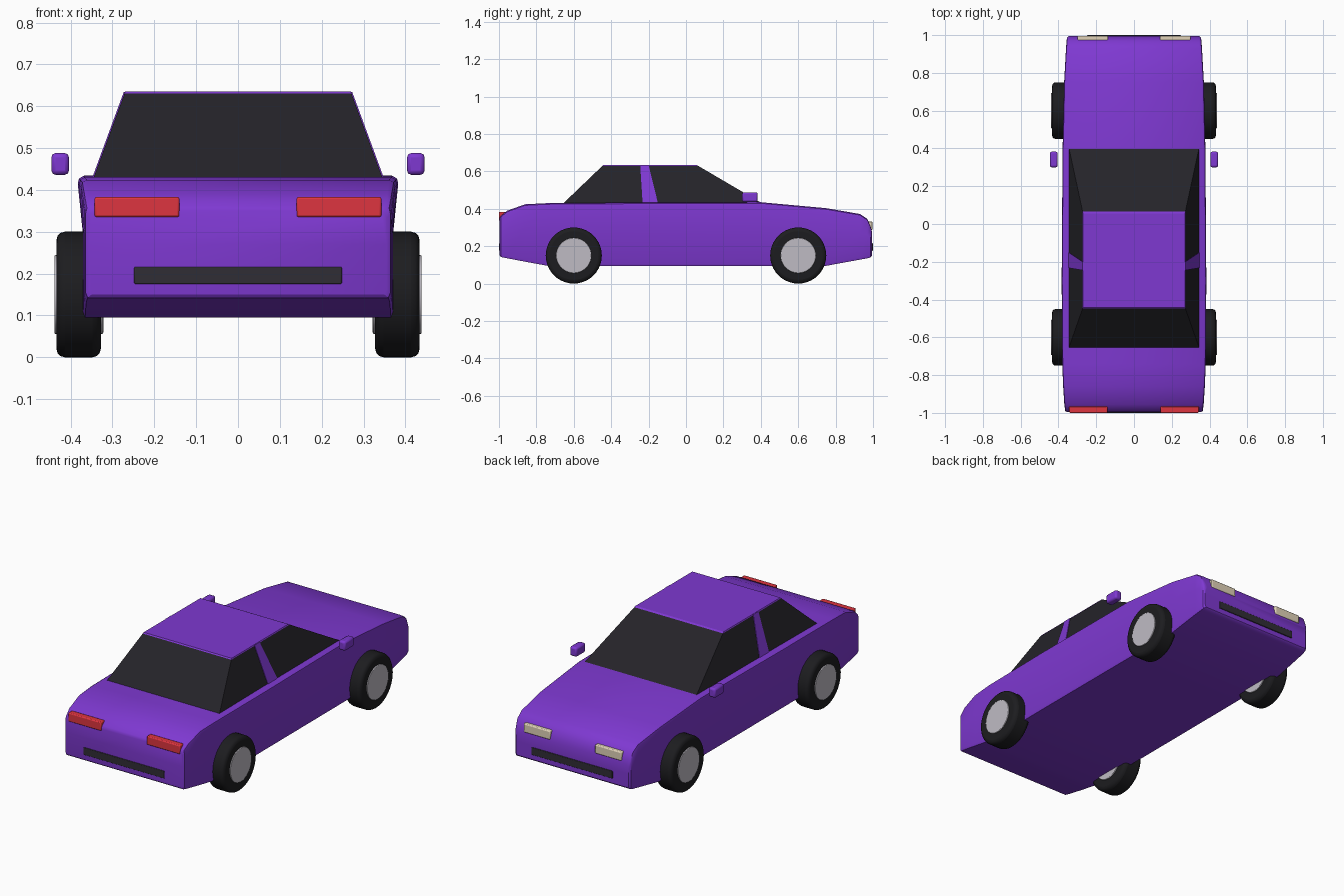
import bpy, bmesh, math
from mathutils import Vector

if "Cube" in bpy.data.objects:
    bpy.data.objects.remove(bpy.data.objects["Cube"])


def material(name, rgb):
    m = bpy.data.materials.new(name)
    m.diffuse_color = (*rgb, 1)
    m.use_nodes = True
    m.node_tree.nodes["Principled BSDF"].inputs["Base Color"].default_value = m.diffuse_color
    return m


PURPLE = material("purple_paint", (0.21, 0.04, 0.64))
GLASS = material("dark_glass", (0.018, 0.017, 0.022))
RUBBER = material("rubber", (0.012, 0.012, 0.014))
TRIM = material("dark_trim", (0.03, 0.027, 0.036))
RED = material("red_lamp", (0.73, 0.035, 0.05))
CREAM = material("cream_lamp", (0.75, 0.65, 0.48))
SILVER = material("wheel_silver", (0.52, 0.5, 0.55))


def finish(name, bm, mat, bevel=0, segments=2, angle=35):
    bmesh.ops.recalc_face_normals(bm, faces=bm.faces)
    me = bpy.data.meshes.new(name)
    bm.to_mesh(me)
    bm.free()
    ob = bpy.data.objects.new(name, me)
    bpy.context.collection.objects.link(ob)
    me.materials.append(mat)
    if bevel:
        mod = ob.modifiers.new("bevel", 'BEVEL')
        mod.width, mod.segments = bevel, segments
        mod.limit_method, mod.angle_limit = 'ANGLE', math.radians(40)
    bpy.ops.object.select_all(action='DESELECT')
    ob.select_set(True)
    bpy.context.view_layer.objects.active = ob
    bpy.ops.object.shade_smooth_by_angle(angle=math.radians(angle))
    return ob


def loft(name, rings, mat, **kw):
    bm = bmesh.new()
    loops = [[bm.verts.new(p) for p in r] for r in rings]
    n = len(loops[0])
    for a, b in zip(loops, loops[1:]):
        for i in range(n):
            j = (i + 1) % n
            bm.faces.new((a[i], a[j], b[j], b[i]))
    bm.faces.new(loops[0])
    bm.faces.new(loops[-1])
    return finish(name, bm, mat, **kw)


def box(name, lo, hi, mat, bevel=0.005):
    lo, hi = Vector(lo), Vector(hi)
    rings = [[(lo.x, lo.y, z), (hi.x, lo.y, z), (hi.x, hi.y, z), (lo.x, hi.y, z)]
             for z in (lo.z, hi.z)]
    return loft(name, rings, mat, bevel=bevel)


def disc(name, x0, x1, r, y, mat, bevel):
    rings = [[(x, y + r * math.cos(t), 0.15 + r * math.sin(t))
              for t in (2 * math.pi * i / 40 for i in range(40))] for x in (x0, x1)]
    return loft(name, rings, mat, bevel=bevel, segments=3)


# Body: stations along y of (y, bottom, top, half width, shoulder flare)
stations = [(-0.996, 0.15, 0.35, 0.355, 0), (-0.99, 0.142, 0.362, 0.364, 0),
            (-0.955, 0.135, 0.39, 0.367, 0.002), (-0.86, 0.117, 0.424, 0.369, 0.006),
            (-0.74, 0.095, 0.43, 0.37, 0.01), (-0.3, 0.095, 0.433, 0.371, 0.012),
            (0.4, 0.095, 0.435, 0.37, 0.008), (0.75, 0.095, 0.403, 0.367, 0.003),
            (0.93, 0.128, 0.372, 0.36, 0), (0.97, 0.135, 0.345, 0.357, 0),
            (0.987, 0.14, 0.305, 0.354, 0), (0.995, 0.148, 0.275, 0.345, 0)]


def section(y, zb, zt, w, flare):
    half = [(w - 0.005, zb), (w, zb + 0.012), (w, zb + 0.6 * (zt - zb)),
            (w + flare, zt - 0.018), (w + flare - 0.003, zt - 0.006), (w + flare - 0.013, zt)]
    return [(x, y, z) for x, z in half] + [(-x, y, z) for x, z in reversed(half)]


loft("car_body", [section(*s) for s in stations], PURPLE)


# Cabin glass and the roof panel on top of it
def cabin_ring(t, out=0.0):
    w = 0.345 - 0.075 * t + out
    yb, yf = -0.655 + 0.213 * t - out, 0.405 - 0.348 * t + out
    z = 0.43 + 0.204 * t
    return [(-w, yb, z), (w, yb, z), (w, yf, z), (-w, yf, z)]


loft("cabin_glass", [cabin_ring(0), cabin_ring(0.99)], GLASS, angle=20)
loft("roof", [cabin_ring(0.98, 0.001), cabin_ring(1.005, 0)], PURPLE, angle=20)

for s, side in ((-1, "left"), (1, "right")):
    # Door pillar lying on the side glass
    rings = []
    for t, y0, y1 in ((0, -0.232, -0.15), (1, -0.245, -0.2)):
        x, z = 0.345 - 0.075 * t, 0.43 + 0.204 * t
        rings.append([(s * (x - 0.01), y0, z), (s * (x + 0.003), y0, z),
                      (s * (x + 0.003), y1, z), (s * (x - 0.01), y1, z)])
    loft("pillar_" + side, rings, PURPLE, angle=20)

    # Wing mirror, lamps
    def sided(name, x0, x1, y, z, mat, bevel):
        a, b = sorted((s * x0, s * x1))
        box(name + "_" + side, (a, y[0], z[0]), (b, y[1], z[1]), mat, bevel)

    sided("mirror", 0.404, 0.446, (0.30, 0.383), (0.436, 0.488), PURPLE, 0.01)
    sided("red_lamp", 0.14, 0.343, (-1.0, -0.965), (0.335, 0.383), RED, 0.005)
    sided("cream_lamp", 0.138, 0.30, (0.965, 0.996), (0.285, 0.333), CREAM, 0.005)

    # Wheels
    for y, end in ((-0.6, "front"), (0.6, "back")):
        disc(f"tyre_{end}_{side}", s * 0.328, s * 0.434, 0.15, y, RUBBER, 0.02)
        disc(f"hub_{end}_{side}", s * 0.322, s * 0.439, 0.094, y, SILVER, 0.003)

# Dark slots across both ends
box("slot_front", (-0.248, -1.0, 0.175), (0.248, -0.97, 0.216), TRIM, 0.003)
box("slot_back", (-0.248, 0.97, 0.175), (0.248, 1.0, 0.216), TRIM, 0.003)
